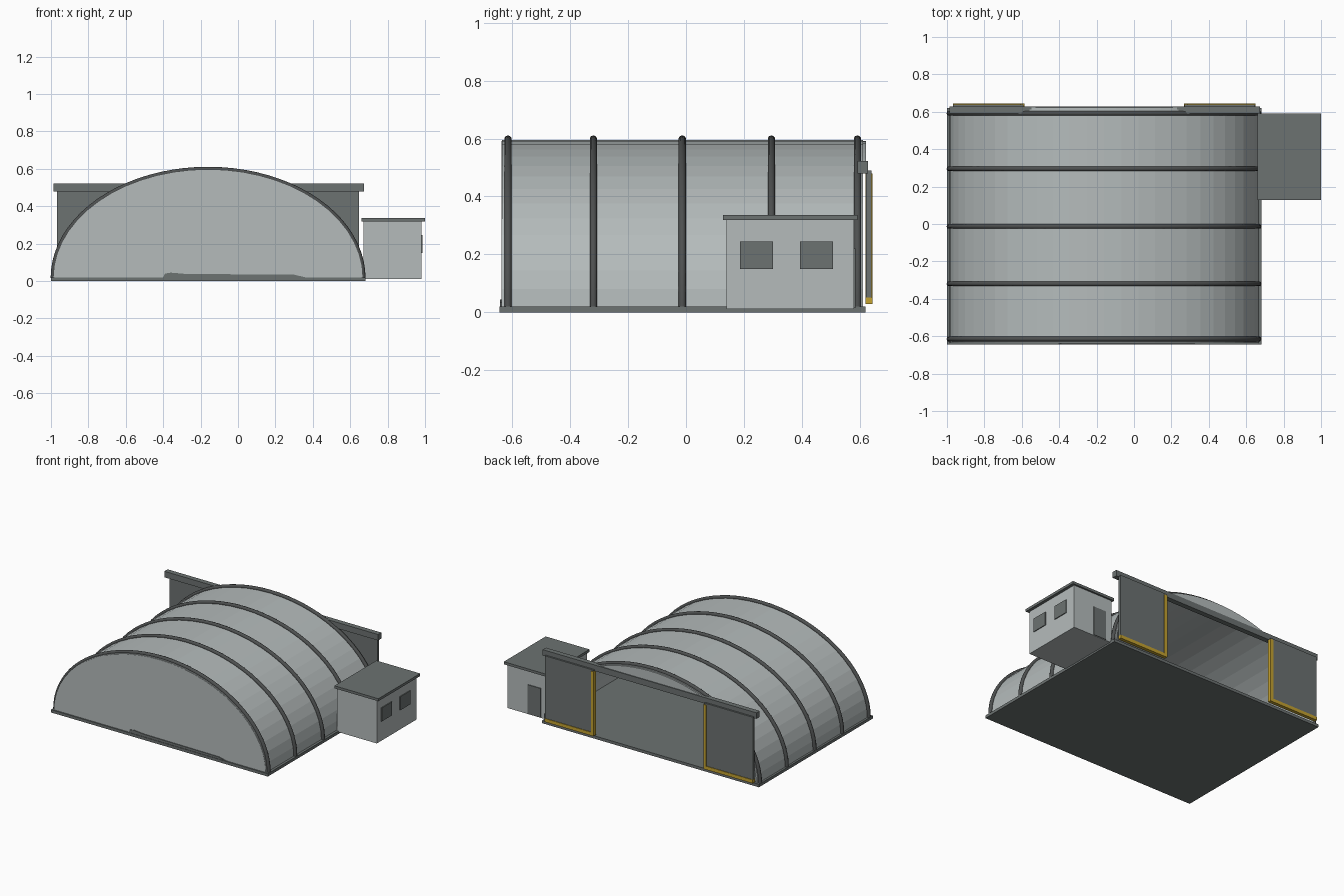
import bpy, bmesh, math

cube = bpy.data.objects.get("Cube")
if cube:
    bpy.data.objects.remove(cube)

CX, BASE, A, B = -0.16, 0.015, 0.826, 0.58


def material(name, r, g, b):
    m = bpy.data.materials.new(name)
    m.use_nodes = True
    m.diffuse_color = (r, g, b, 1)
    m.node_tree.nodes["Principled BSDF"].inputs["Base Color"].default_value = (r, g, b, 1)
    return m


light = material("light grey panel", 0.46, 0.5, 0.5)
dark = material("dark grey", 0.15, 0.168, 0.165)
steel = material("rib steel", 0.075, 0.08, 0.08)
yellow = material("safety yellow", 0.55, 0.36, 0.03)


def finish(name, bm, mat):
    bmesh.ops.recalc_face_normals(bm, faces=bm.faces)
    me = bpy.data.meshes.new(name)
    bm.to_mesh(me)
    bm.free()
    me.materials.append(mat)
    ob = bpy.data.objects.new(name, me)
    bpy.context.collection.objects.link(ob)
    return ob


def box(name, mat, x, y, z):
    bm = bmesh.new()
    bmesh.ops.create_cube(bm, size=1)
    for v in bm.verts:
        for i, (lo, hi) in enumerate((x, y, z)):
            v.co[i] = lo + (v.co[i] + 0.5) * (hi - lo)
    return finish(name, bm, mat)


def arch(a, b, n=28, start=0.0):
    """Points along an elliptical arch, from +x over the top to -x."""
    step = (math.pi - 2 * start) / n
    return [(CX + a * math.cos(start + i * step), BASE + b * math.sin(start + i * step))
            for i in range(n + 1)]


def prism(name, mat, outline, y0, y1):
    """Extrude an x-z outline along y."""
    bm = bmesh.new()
    face = bm.faces.new([bm.verts.new((x, y0, z)) for x, z in outline])
    ext = bmesh.ops.extrude_face_region(bm, geom=[face])["geom"]
    for v in ext:
        if isinstance(v, bmesh.types.BMVert):
            v.co.y = y1
    return finish(name, bm, mat)


# Floor slab
box("floor_slab", dark, (-1, 0.683), (-0.645, 0.62), (0, 0.02))

# Vaulted shell, closed front wall and gable above the door opening
T = 0.012
bm = bmesh.new()
outer, inner = arch(A, B), arch(A - T, B - T)
rings = [[bm.verts.new((x, y, z)) for x, z in pts]
         for pts, y in ((outer, -0.635), (outer, 0.612), (inner, 0.612), (inner, -0.635))]
for k in range(4):
    r, s = rings[k], rings[(k + 1) % 4]
    for i in range(len(r) - 1):
        bm.faces.new((r[i], r[i + 1], s[i + 1], s[i]))
for i in (0, -1):
    bm.faces.new([r[i] for r in rings])
finish("vault_shell", bm, light)

prism("front_wall", light, arch(A - 0.004, B - 0.004), -0.637, -0.622)
prism("rear_gable", light, arch(A - 0.004, B - 0.004, 16, math.asin(0.82)), 0.605, 0.622)
prism("front_kerb", dark, [(-0.4, 0.02), (0.36, 0.02), (0.3, 0.034), (-0.28, 0.038),
                           (-0.36, 0.045), (-0.39, 0.04)], -0.642, -0.636)

# Ribs over the vault
for n, y in enumerate((-0.615, -0.32, -0.013, 0.295, 0.592)):
    bm = bmesh.new()
    a, b, rad = A + 0.003, B + 0.003, 0.013
    hoops = []
    for i in range(41):
        t = math.pi * i / 40
        nx, nz = b * math.cos(t), a * math.sin(t)
        size = math.hypot(nx, nz)
        hoop = []
        for j in range(10):
            u = math.tau * j / 10
            off = rad * math.cos(u) / size
            hoop.append(bm.verts.new((CX + a * math.cos(t) + nx * off, y + rad * math.sin(u),
                                      BASE + b * math.sin(t) + nz * off)))
        hoops.append(hoop)
    for p, q in zip(hoops, hoops[1:]):
        for j in range(10):
            k = (j + 1) % 10
            bm.faces.new((p[j], p[k], q[k], q[j]))
    bm.faces.new(hoops[0])
    bm.faces.new(hoops[-1])
    for f in bm.faces:
        f.smooth = len(f.verts) == 4
    finish(f"rib_{n + 1}", bm, steel)

# Sliding doors with their rail and yellow edging, mirrored about the vault centre
box("door_rail", dark, (-0.987, 0.673), (0.592, 0.628), (0.48, 0.522))
for side, s in (("left", 1), ("right", -1)):
    def span(u, v):
        return tuple(sorted((CX + s * u, CX + s * v)))
    box(f"{side}_sliding_door", dark, span(0.43, 0.808), (0.622, 0.64), (0.03, 0.49))
    box(f"{side}_door_edge_stripe", yellow, span(0.426, 0.448), (0.62, 0.644), (0.03, 0.48))
    box(f"{side}_door_bottom_stripe", yellow, span(0.43, 0.809), (0.62, 0.644), (0.028, 0.052))

# Side office
box("office_walls", light, (0.672, 0.98), (0.14, 0.58), (0.012, 0.32))
box("office_roof", dark, (0.66, 1.0), (0.128, 0.592), (0.318, 0.336))
for n, y in enumerate((0.187, 0.393)):
    box(f"office_window_{n + 1}", dark, (0.978, 0.986), (y, y + 0.114), (0.15, 0.245))
box("office_door", dark, (0.72, 0.82), (0.577, 0.585), (0.015, 0.22))
